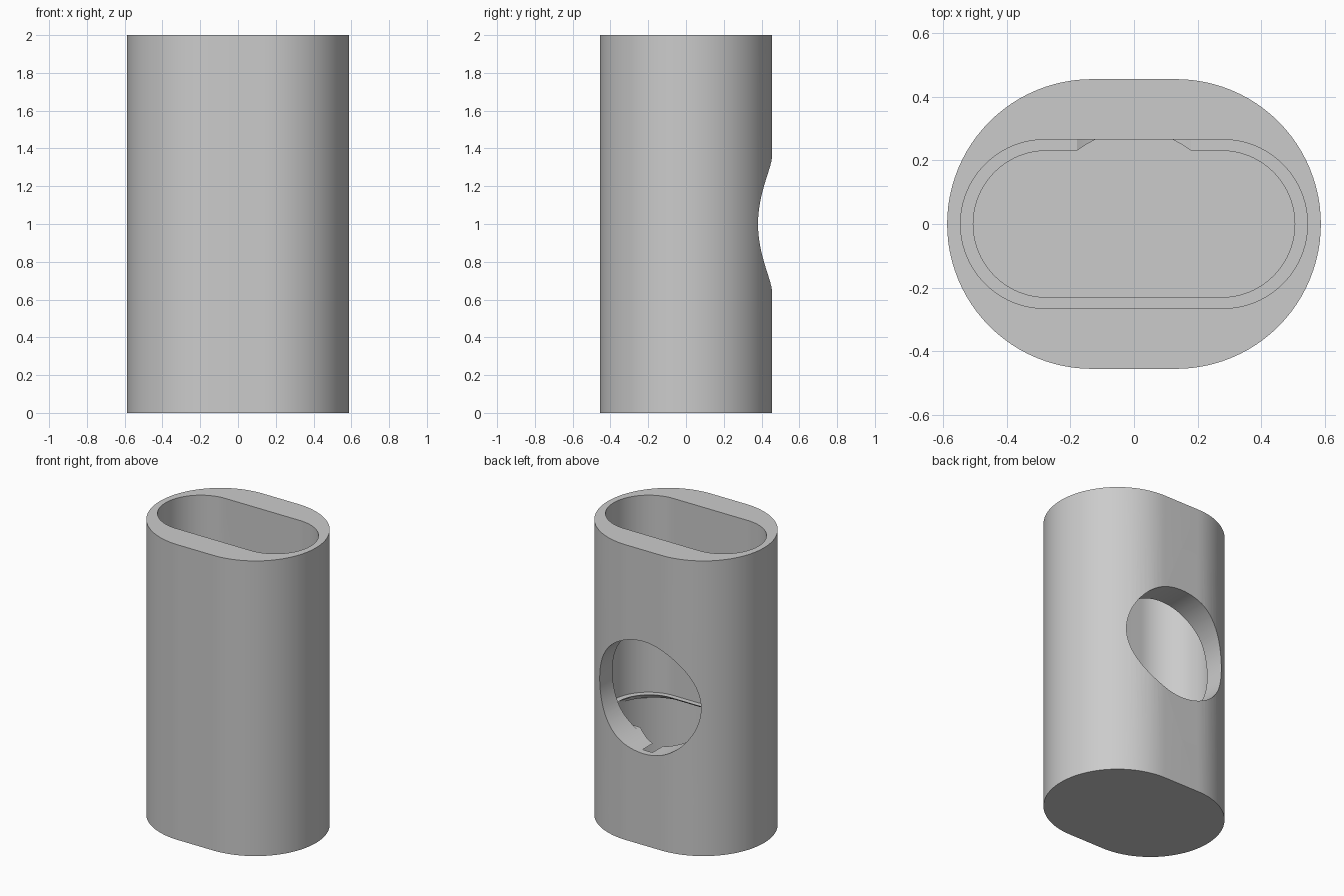
import bpy, bmesh, math
from mathutils import Matrix

if "Cube" in bpy.data.objects:
    bpy.data.objects.remove(bpy.data.objects["Cube"])

SEG = 48  # segments per rounded end

grey = bpy.data.materials.new("plain_grey")
grey.diffuse_color = (0.6, 0.6, 0.6, 1)
grey.use_nodes = True
grey.node_tree.nodes["Principled BSDF"].inputs["Base Color"].default_value = grey.diffuse_color


def add_object(name, bm):
    mesh = bpy.data.meshes.new(name)
    bm.to_mesh(mesh)
    bm.free()
    mesh.materials.append(grey)
    obj = bpy.data.objects.new(name, mesh)
    bpy.context.collection.objects.link(obj)
    return obj


def stadium(bm, c, r, z):
    """Ring with two round ends of radius r, centred at x = +c and x = -c."""
    ring = []
    for side, start in ((1, -math.pi / 2), (-1, math.pi / 2)):
        for i in range(SEG + 1):
            a = start + math.pi * i / SEG
            ring.append(bm.verts.new((side * c + r * math.cos(a), r * math.sin(a), z)))
    return ring


# Hollow body: (end centre, end radius, height) from the base, over the rim, to the floor
sections = [
    (0.132, 0.455, 0.0),     # base
    (0.132, 0.455, 2.0),     # outer rim
    (0.280, 0.265, 2.0),     # mouth of the upper pocket
    (0.280, 0.265, 0.665),   # ledge outer edge
    (0.275, 0.230, 0.665),   # ledge lip
    (0.275, 0.265, 0.640),   # bevel under the lip
    (0.243, 0.300, 0.622),   # chamber ceiling
    (0.135, 0.410, 0.622),   # top of the lower chamber
    (0.135, 0.410, 0.045),   # chamber floor
]
bm = bmesh.new()
rings = [stadium(bm, *s) for s in sections]
n = len(rings[0])
for lo, hi in zip(rings, rings[1:]):
    for i in range(n):
        j = (i + 1) % n
        bm.faces.new((lo[i], lo[j], hi[j], hi[i]))
bm.faces.new(rings[0][::-1])
bm.faces.new(rings[-1])
bmesh.ops.recalc_face_normals(bm, faces=bm.faces)
body = add_object("hollow_body", bm)

# Round opening through the back wall
bm = bmesh.new()
bmesh.ops.create_cone(
    bm, cap_ends=True, segments=96, radius1=0.38, radius2=0.38, depth=1.0,
    matrix=Matrix.Translation((0, 0.5, 1)) @ Matrix.Rotation(math.pi / 2, 4, 'X'))
cutter = add_object("back_opening_cutter", bm)
cutter.hide_render = True

cut = body.modifiers.new("back_opening", 'BOOLEAN')
cut.operation = 'DIFFERENCE'
cut.solver = 'EXACT'
cut.object = cutter

bpy.context.view_layer.objects.active = body
body.select_set(True)
bpy.ops.object.modifier_apply(modifier=cut.name)
bpy.data.objects.remove(cutter)
bpy.ops.object.shade_smooth_by_angle(angle=math.radians(25))
